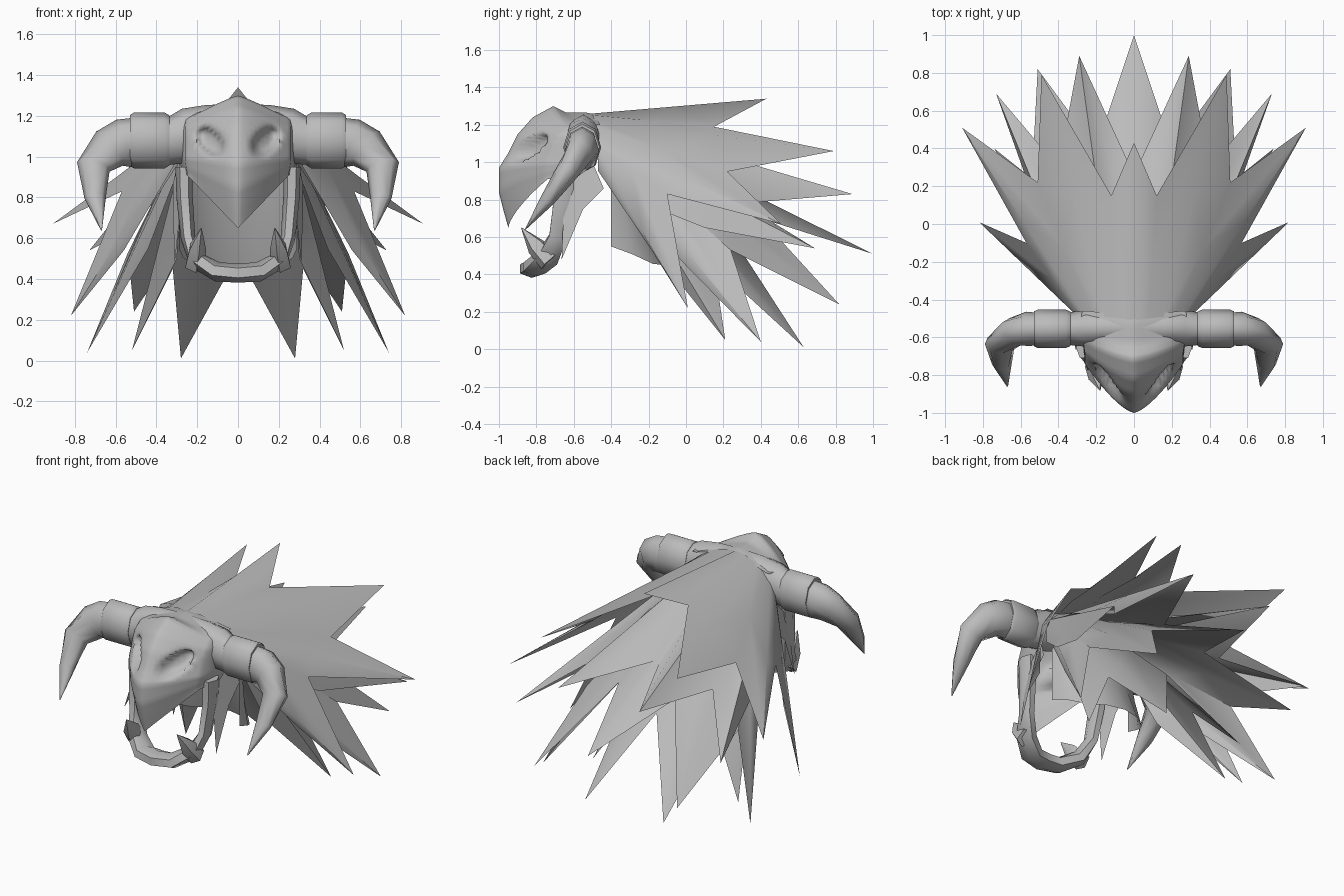
import bpy
import math
from mathutils import Vector

default_cube = bpy.data.objects.get("Cube")
if default_cube:
    bpy.data.objects.remove(default_cube, do_unlink=True)

grey = bpy.data.materials.new("plain_grey")
grey.use_nodes = True
grey_colour = (0.5, 0.5, 0.5, 1)
grey.diffuse_color = grey_colour
grey.node_tree.nodes["Principled BSDF"].inputs["Base Color"].default_value = grey_colour


def make_object(name, verts, faces, mirrored=True, sharp=50):
    mesh = bpy.data.meshes.new(name)
    mesh.from_pydata([tuple(v) for v in verts], [], faces)
    mesh.validate()
    mesh.materials.append(grey)
    mesh.shade_smooth()
    mesh.set_sharp_from_angle(angle=math.radians(sharp))
    obj = bpy.data.objects.new(name, mesh)
    bpy.context.collection.objects.link(obj)
    if mirrored:
        mirror = obj.modifiers.new("Mirror", "MIRROR")
        mirror.use_clip = True
        mirror.merge_threshold = 0.002
    return obj


def grid_faces(rows, cols, closed=False):
    span = cols if closed else cols - 1
    return [(r * cols + c, r * cols + (c + 1) % cols,
             (r + 1) * cols + (c + 1) % cols, (r + 1) * cols + c)
            for r in range(rows - 1) for c in range(span)]


def sheet(name, rows, sharp=50):
    verts = [p for row in rows for p in row]
    return make_object(name, verts, grid_faces(len(rows), len(rows[0])), True, sharp)


def tube(name, path, depth=1.0, sides=8, mirrored=True, capped=True):
    """Sweep an oval along points (x, y, z, radius); depth scales it along y."""
    centres = [Vector(p[:3]) for p in path]
    verts = []
    for i, centre in enumerate(centres):
        ahead = centres[min(i + 1, len(path) - 1)] - centres[max(i - 1, 0)]
        tangent = ahead.normalized()
        across = tangent.cross(Vector((0, 1, 0))).normalized()
        outward = across.cross(tangent)
        radius = path[i][3]
        for s in range(sides):
            a = math.tau * s / sides
            verts.append(centre + radius * (across * math.cos(a) + outward * depth * math.sin(a)))
    faces = grid_faces(len(path), sides, True)
    last = (len(path) - 1) * sides
    if capped:
        faces += [tuple(range(sides))[::-1], tuple(range(last, last + sides))]
    return make_object(name, verts, faces, mirrored, 60)


def lerp(a, b, t):
    return a + (b - a) * t


# Skull: rows run from the back of the crown over the brow to the beak tip
# Each row: centre height, side height, front y, cheek y, half width
skull_rows = [
    (1.255, 1.2, -.48, -.46, .25),
    (1.265, 1.2, -.53, -.5, .255),
    (1.265, 1.2, -.64, -.58, .255),
    (1.3, 1.18, -.71, -.63, .255),
    (1.24, 1.14, -.82, -.68, .26),
    (1.15, 1.1, -.9, -.7, .26),
    (1.05, 1.04, -.95, -.72, .26),
    (.97, .99, -1, -.74, .26),
    (.84, .95, -1, -.74, .255),
    (.74, .925, -.975, -.74, .25),
    (.65, .91, -.95, -.74, .25),
]
columns, steps = 15, 4
skull = []
for a, b in zip(skull_rows, skull_rows[1:] + skull_rows[-1:]):
    for k in range(steps if a is not b else 1):
        zc, zs, yf, ys, w = [lerp(p, q, k / steps) for p, q in zip(a, b)]
        row = []
        for c in range(columns):
            t = c / (columns - 1)
            x = w * t
            y = lerp(yf, ys, t ** 1.45)
            z = lerp(zc, zs, t if zc < zs else t ** 1.2)
            # Slanted eye socket pressed into the face under a heavy brow
            du, dv = (x - .135) / .075, (z - 1.075 - (x - .135) * .45) / .07
            y += .08 * min(1, 1.6 * max(0, 1 - du * du - dv * dv))
            row.append((x, y, z))
        # Flat temple running back to the mane
        row += [(w + .025 * t, lerp(ys, max(ys, -.5), t), zs) for t in (.5, 1)]
        skull.append(row)
sheet("skull", skull, 75)

# Horns joined across the crown, with a collar around each
tube("horn", [
    (0, -.55, 1.14, .12), (.14, -.55, 1.13, .125), (.24, -.55, 1.105, .135),
    (.34, -.555, 1.075, .115), (.52, -.555, 1.075, .115), (.56, -.555, 1.065, .122),
    (.63, -.57, 1.04, .106), (.71, -.635, .95, .083),
    (.7, -.74, .8, .053), (.67, -.86, .64, .003)], .75, capped=False)
tube("horn_collar", [(.335, -.555, 1.08, .122), (.36, -.555, 1.08, .137),
                     (.51, -.555, 1.08, .137), (.53, -.555, 1.08, .125)], .74)

# Lower jaw, one hoop from cheek to cheek, and its tusks
jaw_side = [(.265, -.655, .95, .042), (.262, -.655, .8, .04), (.245, -.685, .6, .036),
            (.2, -.74, .49, .045), (.1, -.81, .435, .048)]
jaw_far_side = [(-x, y, z, r) for x, y, z, r in reversed(jaw_side)]
tube("lower_jaw", jaw_side + [(0, -.825, .43, .048)] + jaw_far_side, 1.5, 6, False)
tube("tusk", [(.215, -.73, .47, .05), (.2, -.8, .55, .045), (.18, -.88, .65, .002)], 1.2, 5)


# Mane: layered sheets fanning from an arc behind the skull to jagged tips
def mane_layer(name, edge, scale, back):
    base = []
    for i in range(len(edge)):
        a = math.radians(100) * i / (len(edge) - 1)
        base.append((.32 * scale * math.sin(a), back + .04 * math.sin(a),
                     1 + (.26 * math.cos(a)) * scale))
    middle = [tuple(lerp(p, q, .5) for p, q in zip(b, e)) for b, e in zip(base, edge)]
    sheet(name, [base, middle, edge], 40)


mane_layer("mane_outer", [
    (0, .43, 1.34), (.12, .15, 1.19), (.49, .79, 1.06), (.51, .22, .95),
    (.91, .51, .67), (.57, -.1, .83), (.82, .01, .22), (.56, -.19, .54)], 1, -.51)
mane_layer("mane_second", [
    (0, .26, .85), (.29, .89, .83), (.4, .3, .78), (.73, .69, .54),
    (.52, .1, .65), (.42, -.2, .77)], .95, -.48)
mane_layer("mane_third", [
    (0, 1, .51), (.2, .4, .7), (.51, .82, .24), (.54, .24, .53),
    (.74, .4, .04), (.44, -.1, .55)], .9, -.46)
mane_layer("mane_inner", [
    (0, .3, .52), (.28, .63, .01), (.32, .15, .45), (.52, .21, .05),
    (.3, -.15, .5)], .85, -.44)

# Neck lining that closes the space behind the jaw
lining = []
for z, reach, lift in ((.9, -.25, 0), (.65, -.17, 0), (.45, -.08, .1)):
    lining.append([(.29 * math.sin(a), reach - (reach + .4) * (1 - math.cos(a)),
                    z + lift * math.sin(a) ** 8)
                   for a in (0, .4, .8, 1.2, math.pi / 2)])
sheet("neck_lining", lining)

# Single pointed feather behind each cheek
make_object("cheek_feather",
            [(.27, -.65, .86), (.29, -.5, 1), (.32, -.44, .86), (.32, -.55, .75), (.31, -.665, .48)],
            [(0, 1, 2, 3), (0, 3, 4)])
